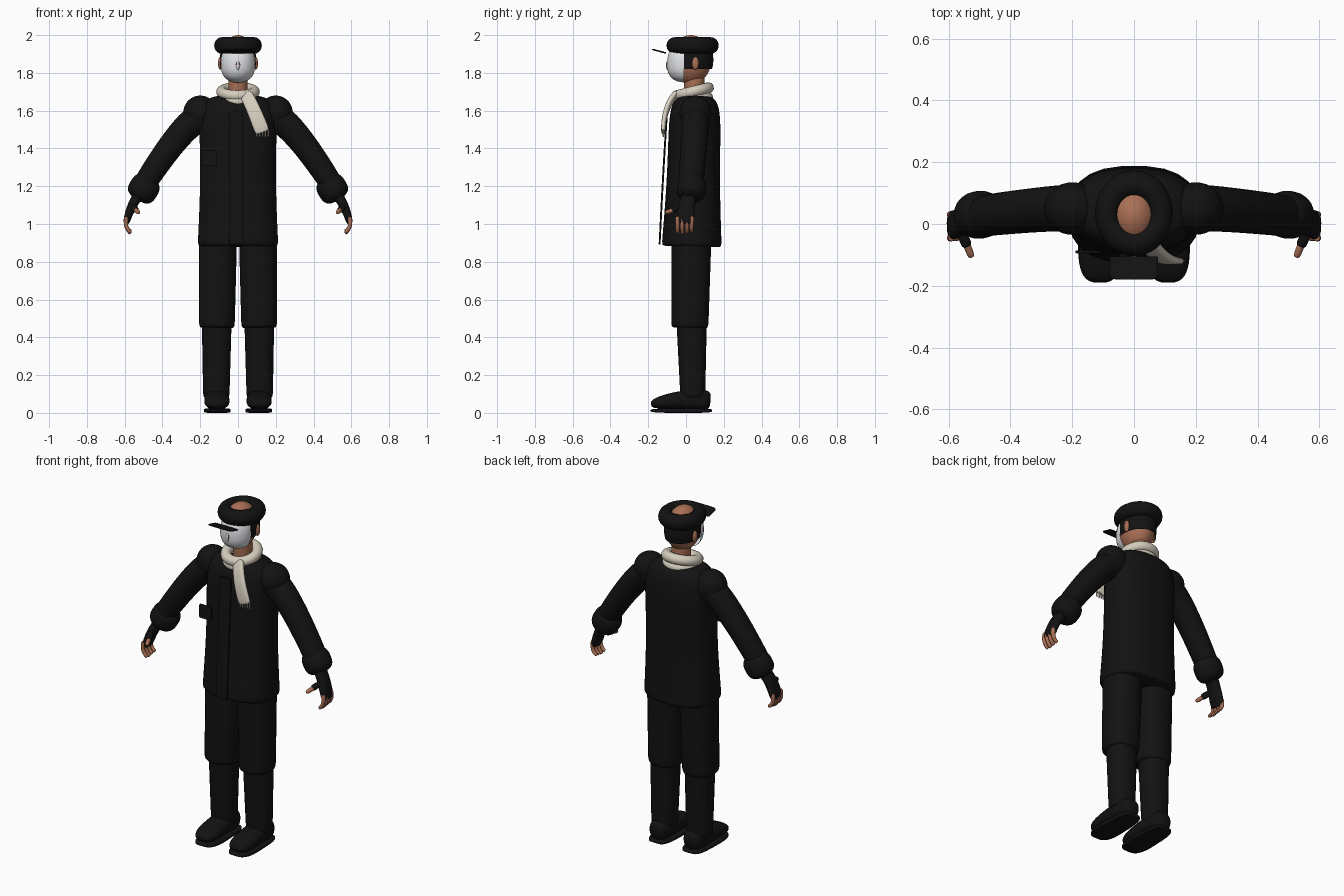
import bpy, bmesh, math
from mathutils import Vector

cube = bpy.data.objects.get("Cube")
if cube:
    bpy.data.objects.remove(cube)


def material(name, *rgb):
    mat = bpy.data.materials.new(name)
    mat.use_nodes = True
    mat.diffuse_color = (*rgb, 1)
    shader = next(n for n in mat.node_tree.nodes if n.type == 'BSDF_PRINCIPLED')
    shader.inputs["Base Color"].default_value = mat.diffuse_color
    shader.inputs["Roughness"].default_value = 0.9
    return mat


BLACK = material("black cloth", 0.006, 0.006, 0.006)
SKIN = material("brown skin", 0.4, 0.16, 0.09)
WHITE = material("white mask", 0.78, 0.79, 0.82)
CREAM = material("cream wool", 0.66, 0.61, 0.51)


def bezier(points, t):
    while len(points) > 1:
        points = [a.lerp(b, t) for a, b in zip(points, points[1:])]
    return points[0]


def tube(name, mat, path, start, end=None, ends=(9, 9), power=2, swell=0,
         cuts=(), pair=False, rings=24, segments=24):
    """Sweep a superellipse along a bezier path. Its half width and half depth
    go from start to end; a higher exponent in ends makes that end blunter.
    Each cut (point, normal) removes what lies beyond it."""
    end = end or start
    for sign in (1, -1) if pair else (1,):
        points = [Vector((sign * x, y, z)) for x, y, z in path]
        run = (points[-1] - points[0]).normalized()
        reference = Vector((0, 0, 1)) if abs(run.y) > 0.75 else Vector((0, 1, 0))
        bm = bmesh.new()
        loops = []
        for i in range(rings + 1):
            t = (1 - math.cos(math.pi * i / rings)) / 2
            tangent = bezier(points, t + 0.01) - bezier(points, t - 0.01)
            across = reference.cross(tangent).normalized()
            depth = tangent.cross(across).normalized()
            blunt = ends[0] if t < 0.5 else ends[1]
            taper = max(1 - abs(2 * t - 1) ** blunt, 0) ** (1 / blunt)
            taper = max(taper, 0.01) * (1 + swell * math.sin(math.pi * t))
            width, thick = (taper * (a + (b - a) * t) for a, b in zip(start, end))
            loop = []
            for k in range(segments):
                angle = math.tau * (k + 0.5) / segments
                c, s = math.cos(angle), math.sin(angle)
                u = math.copysign(abs(c) ** (2 / power), c) * width
                v = math.copysign(abs(s) ** (2 / power), s) * thick
                loop.append(bm.verts.new(bezier(points, t) + across * u + depth * v))
            loops.append(loop)
        for low, high in zip(loops, loops[1:]):
            for k in range(segments):
                bm.faces.new((low[k - 1], low[k], high[k], high[k - 1]))
        bm.faces.new(loops[0])
        bm.faces.new(loops[-1])
        for point, normal in cuts:
            bmesh.ops.bisect_plane(bm, geom=bm.verts[:] + bm.edges[:] + bm.faces[:],
                                   plane_co=point, plane_no=normal, clear_outer=True)
        bmesh.ops.recalc_face_normals(bm, faces=bm.faces)
        mesh = bpy.data.meshes.new(name)
        bm.to_mesh(mesh)
        bm.free()
        mesh.materials.append(mat)
        mesh.shade_smooth()
        mesh.set_sharp_from_angle(angle=math.radians(50))
        prefix = ("left_" if sign > 0 else "right_") if pair else ""
        part = bpy.data.objects.new(prefix + name, mesh)
        bpy.context.collection.objects.link(part)


def ball(name, mat, centre, size, **options):
    x, y, z = centre
    width, depth, height = size
    tube(name, mat, [(x, y, z - height), (x, y, z + height)], (width, depth),
         ends=(2, 2), **options)


def hoop(name, mat, z, radius, thickness, stretch=(1, 1, 1), tilt=0):
    bpy.ops.mesh.primitive_torus_add(major_segments=40, minor_segments=16,
                                     major_radius=radius, minor_radius=thickness,
                                     location=(0, 0.035, z),
                                     rotation=(math.radians(tilt), 0, 0))
    part = bpy.context.object
    part.name, part.scale = name, stretch
    part.data.materials.append(mat)
    bpy.ops.object.shade_smooth()


# Coat with front placket and chest pocket
tube("coat", BLACK, [(0, 0.03, 0.88), (0, 0.05, 1.68)], (0.215, 0.16), (0.215, 0.14),
     ends=(30, 5), power=2.5, swell=-0.06, rings=36)
tube("placket", BLACK, [(-0.01, -0.14, 0.89), (-0.01, -0.12, 1.3), (-0.01, -0.1, 1.6)],
     (0.037, 0.005), ends=(30, 30), power=8)
tube("pocket_flap", BLACK, [(-0.15, -0.09, 1.31), (-0.15, -0.09, 1.39)],
     (0.04, 0.005), ends=(20, 20), power=8)

# Head, ears, hair and neck
skull = Vector((0, 0.025, 1.87))
skull_size = Vector((0.088, 0.11, 0.13))
ball("head", SKIN, skull, skull_size)
ball("hair", BLACK, skull, skull_size * 1.1,
     cuts=[((0, -0.01, 0), (0, -1, 0)), ((0, 0, 1.82), (0, 0, -1)), ((0, 0, 1.93), (0, 0, 1))])
ball("ear", SKIN, (0.094, 0.05, 1.85), (0.012, 0.018, 0.034), pair=True)
tube("neck", SKIN, [(0, 0.05, 1.6), (0, 0.04, 1.82)], (0.052, 0.055))

# Mask over the front of the face
tube("mask", WHITE, [(0, -0.01, 1.75), (0, 0, 1.95)], (0.092, 0.096), ends=(2.5, 2.5),
     cuts=[((0, -0.01, 0), (0, 1, 0)), ((0, 0, 1.92), (0, 0, 1))])
ball("mask_nose", WHITE, (0, -0.095, 1.84), (0.01, 0.012, 0.026))
ball("nose_slit", SKIN, (0.008, -0.1, 1.843), (0.004, 0.004, 0.012), pair=True)

# Open-topped cap and its visor
hoop("cap", BLACK, 1.945, 0.086, 0.04, stretch=(1, 1.1, 1.1))
tube("visor", BLACK, [(0, -0.105, 1.905), (0, -0.18, 1.925)], (0.078, 0.004),
     ends=(20, 6), power=6)

# Scarf: two loops, a hanging tail and its fringe
hoop("scarf_upper_loop", CREAM, 1.7, 0.086, 0.029, tilt=14)
hoop("scarf_lower_loop", CREAM, 1.66, 0.08, 0.029, tilt=8)
tube("scarf_tail", CREAM, [(0.04, -0.05, 1.69), (0.08, -0.12, 1.62), (0.13, -0.12, 1.485)],
     (0.034, 0.016), (0.04, 0.012), power=3)
for k in range(5):
    x = 0.1 + k * 0.015
    tube("scarf_fringe", CREAM, [(x, -0.12, 1.5), (x, -0.12, 1.46)], (0.004, 0.004),
         rings=6, segments=8)

# Sleeves with round shoulders and puffed cuffs
ball("shoulder", BLACK, (0.2, 0.05, 1.59), (0.09, 0.085, 0.09), pair=True)
tube("sleeve", BLACK, [(0.15, 0.05, 1.56), (0.23, 0.06, 1.64), (0.54, 0.02, 1.14)],
     (0.085, 0.08), (0.06, 0.066), pair=True)
tube("cuff", BLACK, [(0.46, 0.035, 1.25), (0.535, 0.025, 1.13)], (0.08, 0.077),
     ends=(2.5, 3), pair=True)

# Fingerless gloves, fingers and thumbs
tube("glove", BLACK, [(0.52, 0.02, 1.16), (0.57, 0, 1.1), (0.593, -0.005, 1)],
     (0.03, 0.037), (0.018, 0.05), ends=(8, 5), power=2.5, pair=True)
for k in range(4):
    y = 0.03 - k * 0.025
    tip = 0.95 + 0.005 * abs(k - 2)
    tube("finger", SKIN, [(0.59, y, 1.04), (0.605, y, 0.98), (0.566, y, tip)],
         (0.012, 0.012), (0.01, 0.01), rings=12, segments=10, pair=True)
tube("thumb_sleeve", BLACK, [(0.57, 0, 1.1), (0.54, -0.07, 1.075)], (0.017, 0.017), pair=True)
tube("thumb", SKIN, [(0.555, -0.03, 1.085), (0.525, -0.108, 1.06)], (0.012, 0.012),
     ends=(4, 4), pair=True)

# Trousers, looser above the knee
tube("trouser_thigh", BLACK, [(0.105, 0.03, 0.95), (0.112, 0.02, 0.45)], (0.101, 0.106),
     (0.095, 0.099), ends=(20, 20), power=2.3, pair=True)
tube("trouser_shin", BLACK, [(0.112, 0.028, 0.6), (0.115, 0.036, 0.08)], (0.082, 0.085),
     (0.07, 0.066), ends=(20, 20), power=2.3, pair=True)

# Shoes and soles
tube("shoe", BLACK, [(0.112, 0.13, 0.065), (0.112, -0.03, 0.08), (0.112, -0.185, 0.045)],
     (0.062, 0.065), (0.07, 0.03), ends=(4, 3.5), power=2.5, pair=True)
tube("sole", BLACK, [(0.11, 0.138, 0.012), (0.11, -0.19, 0.012)], (0.064, 0.012),
     (0.076, 0.012), ends=(4, 3), power=5, pair=True)
